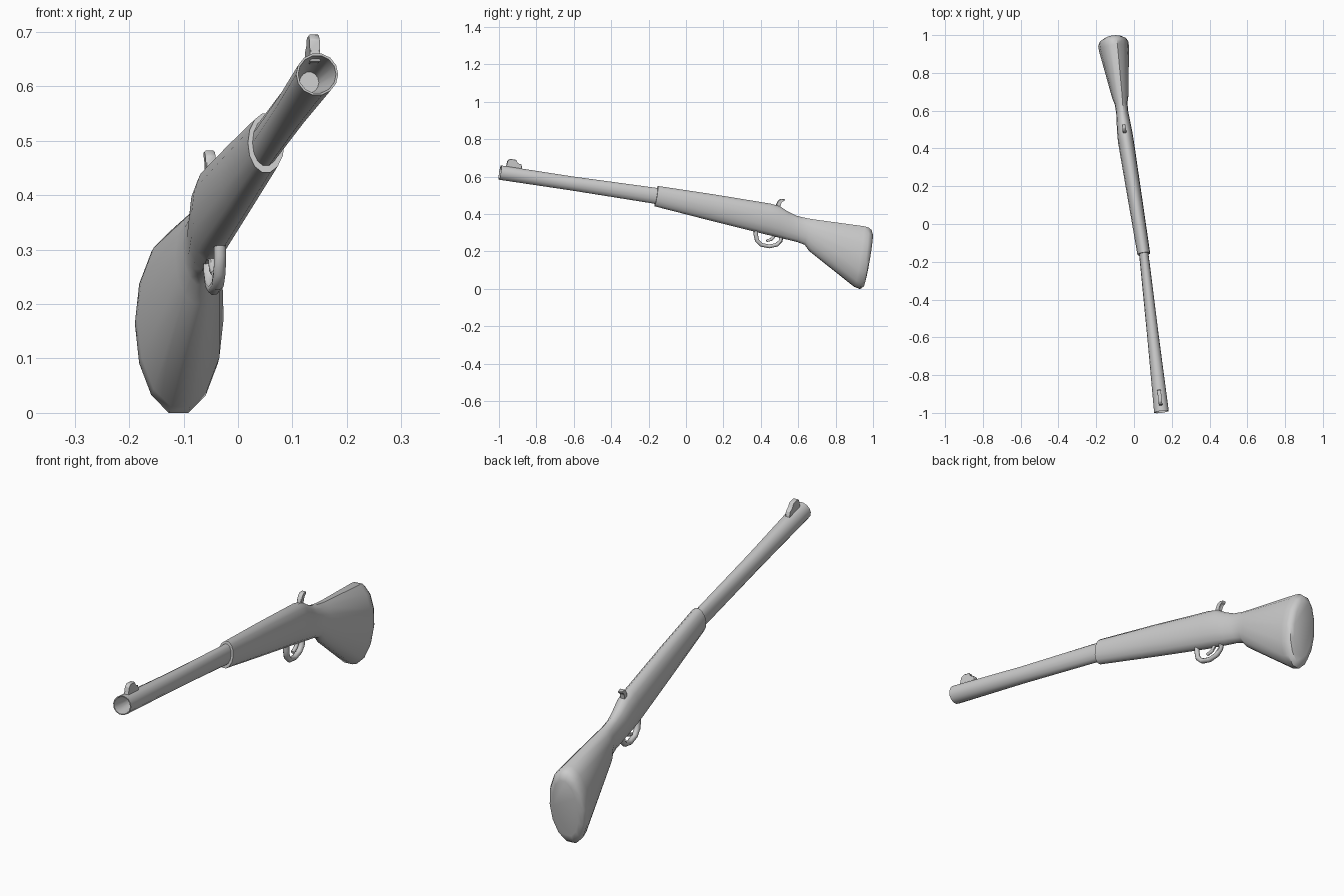
import bpy, bmesh, math
from mathutils import Vector

if "Cube" in bpy.data.objects:
    bpy.data.objects.remove(bpy.data.objects["Cube"])

# centre line of the rifle seen from above: (y, x)
AXIS = [(-1.0, .146), (-.16, .052), (.45, -.045), (.62, -.066), (.95, -.109), (1.0, -.113)]
SIDE = Vector((1, .13, 0)).normalized()


def axis_x(y):
    for (y0, x0), (y1, x1) in zip(AXIS, AXIS[1:]):
        if y <= y1:
            break
    return x0 + (x1 - x0) * (y - y0) / (y1 - y0)


def finish(name, bm, angle):
    bmesh.ops.recalc_face_normals(bm, faces=bm.faces)
    me = bpy.data.meshes.new(name)
    bm.to_mesh(me)
    bm.free()
    ob = bpy.data.objects.new(name, me)
    bpy.context.collection.objects.link(ob)
    bpy.ops.object.select_all(action='DESELECT')
    bpy.context.view_layer.objects.active = ob
    ob.select_set(True)
    bpy.ops.object.shade_smooth_by_angle(angle=math.radians(angle))


def loft(name, sections, n=14, angle=45):
    """Oval rings through (top_y, top_z, bottom_y, bottom_z, half_width)."""
    bm = bmesh.new()
    rings = []
    for ty, tz, by, bz, hw in sections:
        cy, cz = (ty + by) / 2, (tz + bz) / 2
        c = Vector((axis_x(cy), cy, cz))
        up = Vector((0, ty - cy, tz - cz)) / math.cos(math.pi / n)
        ring = []
        for i in range(n):
            t = 2 * math.pi * (i + .5) / n
            ring.append(bm.verts.new(c + up * math.cos(t) + SIDE * hw * math.sin(t)))
        rings.append(ring)
    for a, b in zip(rings, rings[1:]):
        for i in range(n):
            j = (i + 1) % n
            bm.faces.new((a[i], a[j], b[j], b[i]))
    bm.faces.new(rings[0])
    bm.faces.new(rings[-1])
    finish(name, bm, angle)


def tube(name, path, width, n=8):
    """Sweep an oval along (y, z, half_thickness) points."""
    secs = []
    for i, (y, z, r) in enumerate(path):
        a, b = path[max(i - 1, 0)], path[min(i + 1, len(path) - 1)]
        d = Vector((b[0] - a[0], b[1] - a[1])).normalized()
        secs.append((y - d.y * r, z + d.x * r, y + d.y * r, z - d.x * r, width / 2))
    loft(name, secs, n, 50)


def plate(name, outline, width):
    """Side outline (y, z) given a thickness across the rifle."""
    bm = bmesh.new()
    l, r = [[bm.verts.new(Vector((axis_x(y), y, z)) + SIDE * s * width / 2)
             for y, z in outline] for s in (-1, 1)]
    bm.faces.new(l)
    bm.faces.new(r)
    for i in range(len(l)):
        j = (i + 1) % len(l)
        bm.faces.new((l[i], l[j], r[j], r[i]))
    bmesh.ops.bevel(bm, geom=bm.edges[:], offset=.002, segments=1, affect='EDGES')
    finish(name, bm, 40)


# wooden stock with grip and rounded butt
loft("stock", [
    (-.150, .550, -.168, .442, .034),
    (.150, .505, .120, .368, .038),
    (.450, .456, .420, .293, .042),
    (.500, .442, .480, .279, .040),
    (.545, .413, .540, .264, .036),
    (.590, .391, .595, .251, .032),
    (.640, .379, .635, .236, .034),
    (.680, .372, .660, .202, .043),
    (.950, .335, .900, .012, .080),
    (.975, .328, .930, .000, .081),
    (.990, .315, .950, .014, .073),
    (.998, .290, .957, .040, .055),
])

# barrel with hollow muzzle
loft("barrel", [
    (-.100, .533, -.115, .443, .025),
    (-.165, .541, -.178, .457, .025),
    (-.600, .600, -.610, .526, .031),
    (-.989, .660, -1.00, .584, .039),
    (-.989, .656, -1.00, .588, .035),
    (-.860, .626, -.865, .588, .018),
])

# trigger guard and trigger
tube("trigger_guard", [
    (.374, .325, .011), (.373, .290, .011), (.380, .258, .011), (.402, .236, .010),
    (.445, .227, .010), (.485, .236, .010), (.506, .256, .010), (.512, .295, .010)], .024)
tube("trigger", [
    (.475, .300, .009), (.468, .278, .009), (.455, .264, .008), (.430, .256, .006)], .016)

# hammer spur
plate("hammer", [
    (.478, .430), (.484, .455), (.493, .473), (.508, .482), (.528, .479), (.526, .471),
    (.512, .467), (.505, .455), (.503, .425)], .019)

# front sight
plate("front_sight", [
    (-.965, .645), (-.957, .665), (-.955, .686), (-.940, .695), (-.908, .690),
    (-.902, .672), (-.880, .664), (-.876, .635)], .019)
